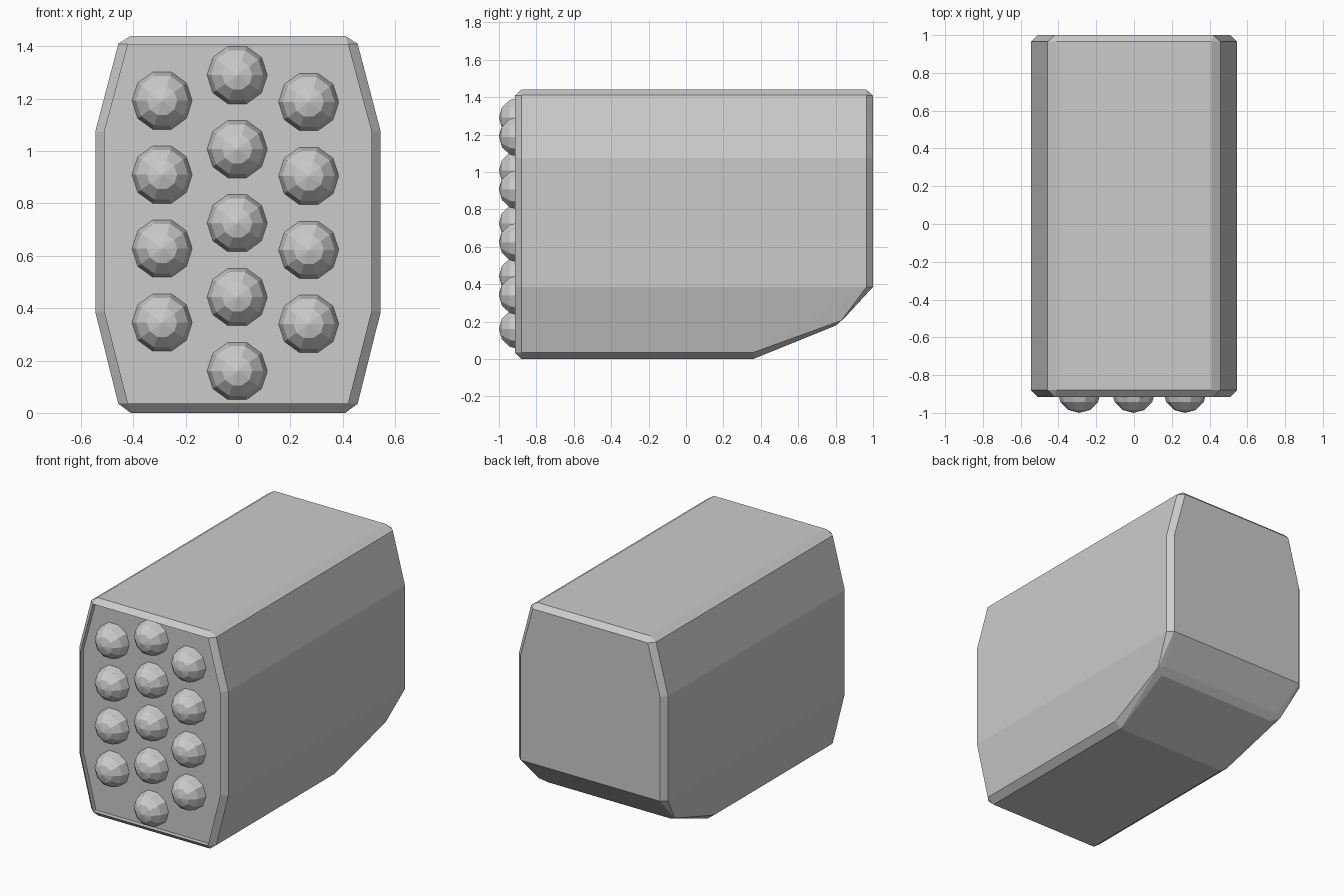
import bpy, bmesh, math
from mathutils import Matrix

if "Cube" in bpy.data.objects:
    bpy.data.objects.remove(bpy.data.objects["Cube"])


def finish(bm, name):
    bmesh.ops.recalc_face_normals(bm, faces=bm.faces)
    mesh = bpy.data.meshes.new(name)
    bm.to_mesh(mesh)
    bm.free()
    obj = bpy.data.objects.new(name, mesh)
    bpy.context.collection.objects.link(obj)
    return obj


# Casing: chamfered convex shell hulled from half cross-sections {y: [(x, z)]}
upper = [(.41, 1.44), (.457, 1.41), (.545, 1.075), (.545, .385)]
sections = {
    -.915: [(.42, 1.408), (.51, 1.075), (.51, .39), (.42, .035)],
    -.88: upper + [(.457, .035), (.41, 0)],
    .36: [(.457, .035), (.41, 0)],
    .80: [(.445, .178)],
    .83: [(.498, .205)],
    .845: [(.457, .217)],
    .965: upper,
    1.0: [(.42, 1.408), (.51, 1.075), (.51, .385)],
}
bm = bmesh.new()
for y, points in sections.items():
    for x, z in points:
        for side in (-1, 1):
            bm.verts.new((side * x, y, z))
bmesh.ops.convex_hull(bm, input=bm.verts)
bmesh.ops.dissolve_limit(bm, angle_limit=math.radians(1),
                         verts=bm.verts, edges=bm.edges)
bmesh.ops.recalc_face_normals(bm, faces=bm.faces)

# Shallow recess in the front, leaving the chamfered rim
front = [f for f in bm.faces if all(v.co.y < -.9 for v in f.verts)]
recess = bmesh.ops.extrude_discrete_faces(bm, faces=front)["faces"]
for v in {v for f in recess for v in f.verts}:
    v.co.y += .03
finish(bm, "casing")

# Domes: low-poly hemispheres in three staggered columns
RADIUS, STEP = .115, .2825
columns = [("left", -.29, .345, 4), ("middle", -.003, .16, 5), ("right", .27, .34, 4)]
for label, x, z0, count in columns:
    for i in range(count):
        bm = bmesh.new()
        bmesh.ops.create_uvsphere(
            bm, u_segments=10, v_segments=6, radius=RADIUS,
            matrix=Matrix.Rotation(math.pi / 2, 4, 'X') @ Matrix.Rotation(math.pi / 2, 4, 'Z'))
        bmesh.ops.delete(bm, geom=[v for v in bm.verts if v.co.y > .001], context='VERTS')
        dome = finish(bm, f"dome_{label}_{i + 1}")
        dome.location = (x, -.885, z0 + i * STEP)
